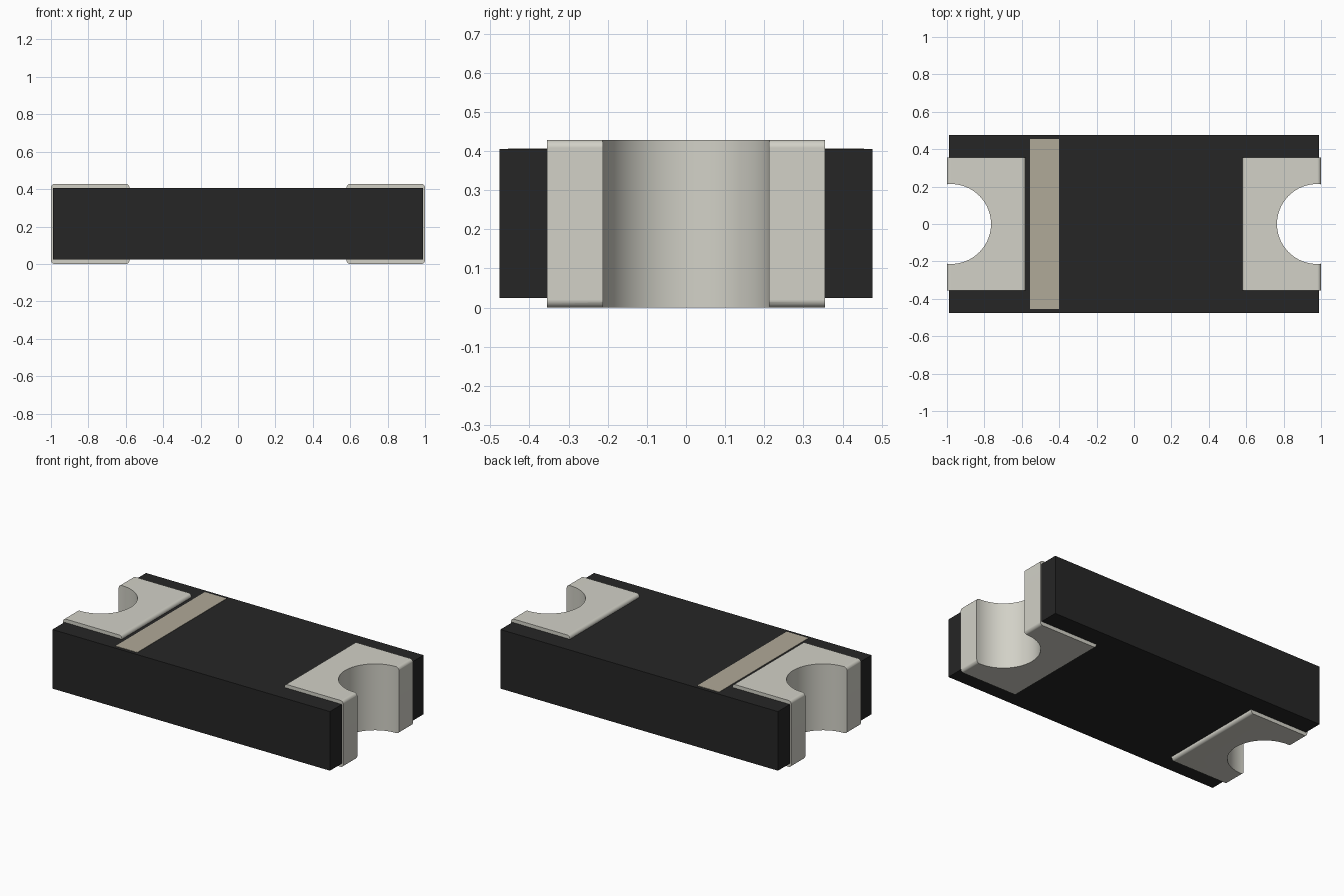
import bpy, bmesh, math
from mathutils import Matrix, Vector

if "Cube" in bpy.data.objects:
    bpy.data.objects.remove(bpy.data.objects["Cube"])


def material(name, rgb):
    m = bpy.data.materials.new(name)
    m.diffuse_color = (*rgb, 1)
    m.use_nodes = True
    m.node_tree.nodes["Principled BSDF"].inputs["Base Color"].default_value = m.diffuse_color
    return m


def box(name, lo, hi, mat, fillet=0):
    """Axis-aligned box; fillet rounds the edges running along y."""
    lo, hi = Vector(lo), Vector(hi)
    bm = bmesh.new()
    bmesh.ops.create_cube(bm, size=1, matrix=Matrix.Translation((lo + hi) / 2)
                          @ Matrix.Diagonal((*(hi - lo), 1)))
    if fillet:
        edges = [e for e in bm.edges
                 if abs(e.verts[0].co.y - e.verts[1].co.y) > 1e-4]
        bmesh.ops.bevel(bm, geom=edges, offset=fillet, segments=5,
                        profile=0.5, affect='EDGES')
    mesh = bpy.data.meshes.new(name)
    bm.to_mesh(mesh)
    bm.free()
    ob = bpy.data.objects.new(name, mesh)
    bpy.context.collection.objects.link(ob)
    mesh.materials.append(mat)
    return ob


def activate(ob):
    bpy.ops.object.select_all(action='DESELECT')
    ob.select_set(True)
    bpy.context.view_layer.objects.active = ob


def cut_notch(ob, x, radius):
    """Cut a vertical round hole through the object."""
    bpy.ops.mesh.primitive_cylinder_add(vertices=64, radius=radius, depth=2,
                                        location=(x, 0, 0.2))
    cutter = bpy.context.object
    cutter.hide_render = True
    mod = ob.modifiers.new("notch", 'BOOLEAN')
    mod.operation, mod.solver, mod.object = 'DIFFERENCE', 'EXACT', cutter
    activate(ob)
    bpy.ops.object.modifier_apply(modifier=mod.name)
    bpy.data.objects.remove(cutter, do_unlink=True)


def smooth(ob):
    activate(ob)
    bpy.ops.object.shade_smooth_by_angle(angle=math.radians(30))
    mod = ob.modifiers.new("flat_face_normals", 'WEIGHTED_NORMAL')
    mod.keep_sharp = True


black = material("black_plastic", (0.019, 0.019, 0.019))
metal = material("tinned_metal", (0.645, 0.638, 0.572))
tan = material("tan_marking", (0.435, 0.398, 0.316))

# Body, with clearance for the notch walls
body = box("body", (-0.99, -0.477, 0.024), (0.99, 0.477, 0.405), black)

# Wrap-around end terminals with half-round notches
for side, s in (("left", -1), ("right", 1)):
    x0, x1 = sorted((s * 0.58, s * 1.0))
    terminal = box(side + "_terminal", (x0, -0.355, 0), (x1, 0.355, 0.428),
                   metal, fillet=0.02)
    cut_notch(terminal, s * 0.978, 0.2135)
    cut_notch(body, s * 0.978, 0.235)
    smooth(terminal)
smooth(body)

# Polarity band on top
box("polarity_band", (-0.555, -0.455, 0.395), (-0.40, 0.455, 0.407), tan)
